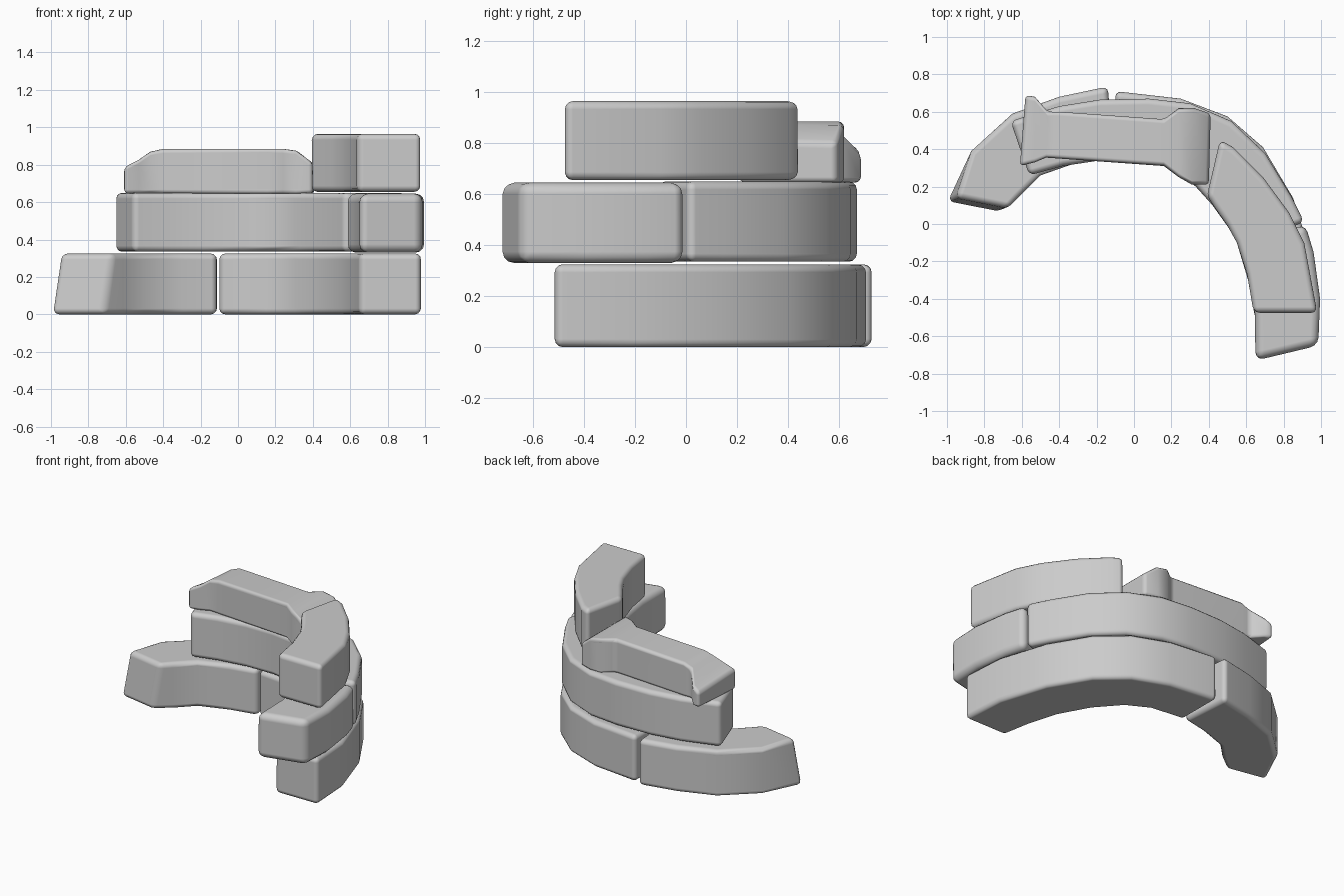
import bpy, bmesh

if "Cube" in bpy.data.objects:
    bpy.data.objects.remove(bpy.data.objects["Cube"])


def stone(name, outer, inner, z0, tops, lean=(0, 0), bevel=0.032):
    """Curved block: paired outer/inner plan points; tops is one height or (outer, inner) pairs.
    lean pulls the top of the first end inward."""
    bm = bmesh.new()
    rings = []
    for i, (o, n) in enumerate(zip(outer, inner)):
        zo, zi = tops[i] if isinstance(tops, list) else (tops, tops)
        dx, dy = lean if i == 0 else (0, 0)
        rings.append([bm.verts.new(p) for p in (
            (o[0], o[1], z0), (o[0] + dx, o[1] + dy, zo),
            (n[0] + dx, n[1] + dy, zi), (n[0], n[1], z0))])
    for a, b in zip(rings, rings[1:]):
        for k in range(4):
            j = (k + 1) % 4
            bm.faces.new((a[k], a[j], b[j], b[k]))
    bm.faces.new(rings[0][::-1])
    bm.faces.new(rings[-1])
    bmesh.ops.recalc_face_normals(bm, faces=bm.faces[:])
    for f in bm.faces:
        f.smooth = True
    me = bpy.data.meshes.new(name)
    bm.to_mesh(me)
    bm.free()
    ob = bpy.data.objects.new(name, me)
    bpy.context.collection.objects.link(ob)
    # worn, rounded edges
    m = ob.modifiers.new("worn_edges", 'BEVEL')
    m.width = bevel
    m.segments = 3
    m.limit_method = 'ANGLE'
    m.angle_limit = 0.7
    m.harden_normals = True
    return ob


# bottom course
stone("bottom_left_stone",
      [(-1.0, .12), (-.87, .39), (-.65, .59), (-.40, .68), (-.14, .735)],
      [(-.72, .065), (-.61, .15), (-.50, .26), (-.30, .33), (-.11, .37)],
      0, .325, lean=(.05, .02))
stone("bottom_right_stone",
      [(-.10, .71), (.25, .67), (.50, .575), (.69, .41), (.85, .14), (.96, -.2), (.98, -.515)],
      [(-.10, .37), (.15, .34), (.30, .26), (.44, .10), (.55, -.1), (.61, -.3), (.65, -.515)],
      0, .325)

# middle course
stone("middle_long_stone",
      [(-.66, .55), (-.40, .63), (-.18, .665), (.08, .67), (.30, .645), (.52, .55), (.70, .38),
       (.84, .15), (.91, .01)],
      [(-.56, .26), (-.38, .31), (-.18, .34), (.03, .34), (.19, .31), (.33, .20), (.42, .10),
       (.52, -.04), (.57, -.12)],
      .335, .65)
stone("middle_end_stone",
      [(.915, 0), (.96, -.15), (.995, -.40), (.985, -.65)],
      [(.575, -.13), (.61, -.25), (.645, -.45), (.65, -.73)],
      .33, .645, bevel=.045)

# top course
stone("top_left_stone",
      [(-.58, .69), (-.53, .68), (-.46, .60), (-.40, .60), (.16, .56), (.24, .62), (.32, .62), (.41, .59)],
      [(-.61, .31), (-.53, .33), (-.47, .355), (-.40, .35), (.16, .31), (.24, .25), (.31, .21), (.40, .21)],
      .645,
      [(.75, .79), (.78, .83), (.86, .87), (.885, .885), (.885, .885), (.885, .885), (.87, .875), (.80, .81)],
      bevel=.022)
stone("top_right_stone",
      [(.46, .45), (.53, .41), (.69, .25), (.83, .06), (.91, -.10), (.98, -.475)],
      [(.39, .15), (.43, .09), (.50, -.01), (.55, -.10), (.605, -.27), (.64, -.475)],
      .655, .965)
